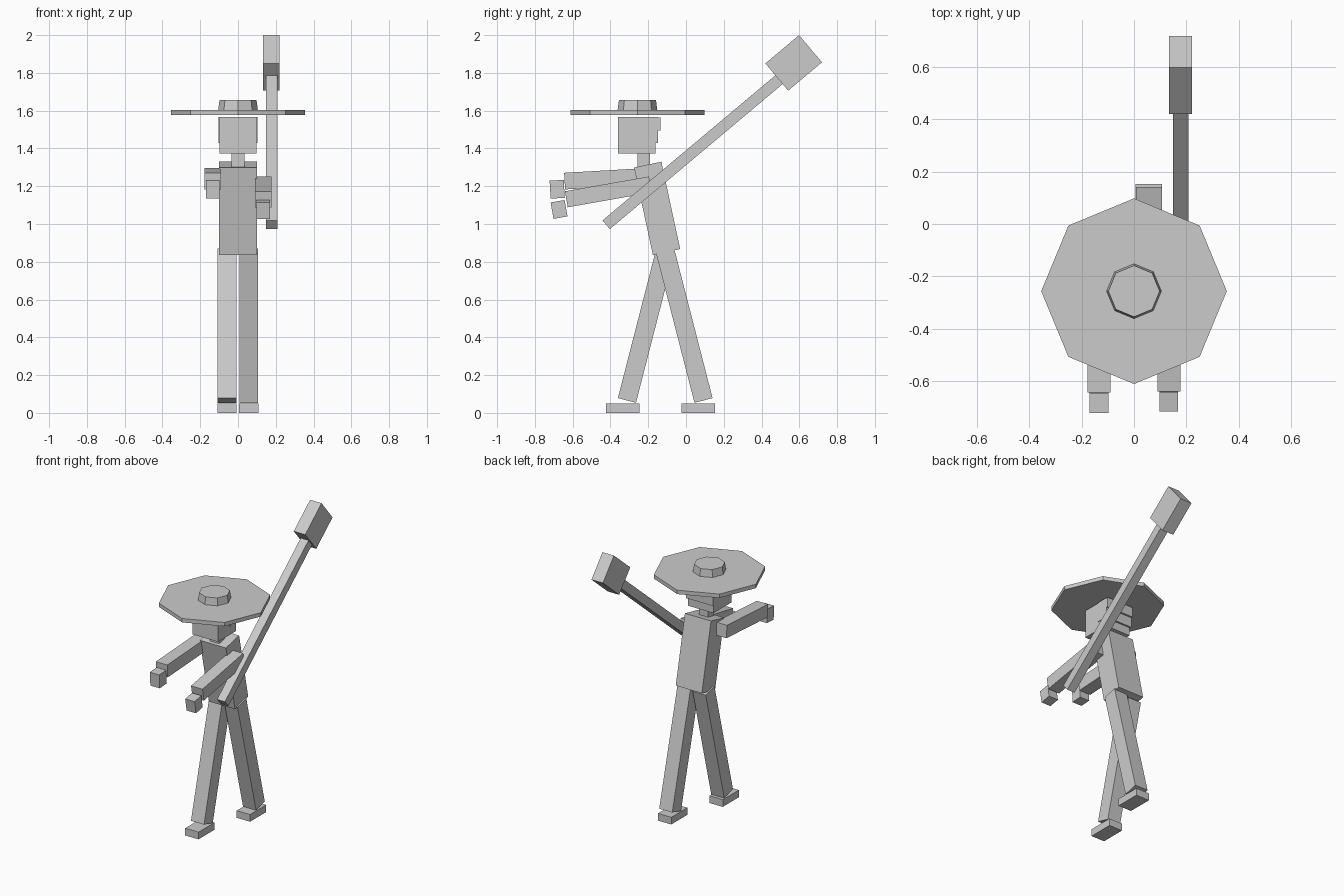
import bpy
import bmesh
from math import radians

cube = bpy.data.objects.get("Cube")
if cube:
    bpy.data.objects.remove(cube, do_unlink=True)

grey = bpy.data.materials.new("plain_grey")
grey.use_nodes = True
grey.diffuse_color = (0.6, 0.6, 0.6, 1)
grey.node_tree.nodes["Principled BSDF"].inputs["Base Color"].default_value = (0.6, 0.6, 0.6, 1)


def add_part(name, bm, location, tilt=0):
    mesh = bpy.data.meshes.new(name)
    bm.to_mesh(mesh)
    bm.free()
    mesh.materials.append(grey)
    part = bpy.data.objects.new(name, mesh)
    part.location = location
    part.rotation_euler.x = radians(tilt)
    bpy.context.collection.objects.link(part)
    return part


def box(name, location, size, tilt=0):
    """Box tilted in the side plane."""
    bm = bmesh.new()
    bmesh.ops.create_cube(bm, size=1)
    bmesh.ops.scale(bm, vec=size, verts=bm.verts)
    return add_part(name, bm, location, tilt)


def octagon(name, location, bottom, top, height):
    """Eight-sided disc with a corner on each axis."""
    bm = bmesh.new()
    bmesh.ops.create_cone(bm, cap_ends=True, segments=8,
                          radius1=bottom, radius2=top, depth=height)
    return add_part(name, bm, location)


# Body
box("torso", (0, -0.153, 1.083), (0.2, 0.148, 0.473), 12.2)
box("neck", (0, -0.223, 1.335), (0.07, 0.066, 0.1))
box("head", (0, -0.26, 1.469), (0.196, 0.198, 0.194))

# Hair at the back of the head
box("hair", (0, -0.19, 1.497), (0.204, 0.084, 0.138))
box("hair_roll", (0, -0.17, 1.53), (0.204, 0.07, 0.068))

# Hat
octagon("hat_brim", (0, -0.257, 1.591), 0.355, 0.355, 0.027)
octagon("hat_crown", (0, -0.257, 1.63), 0.105, 0.098, 0.052)

# Legs in mid stride
for side, x, y, tilt, foot_y in (("right", -0.058, -0.211, -14.4, -0.335),
                                 ("left", 0.057, -0.009, 14.4, 0.065)):
    box(side + "_leg", (x, y, 0.462), (0.1, 0.099, 0.818), tilt)
    box(side + "_foot", (x, foot_y, 0.025), (0.102, 0.175, 0.05))

# Arms held forward
box("right_arm", (-0.134, -0.417, 1.24), (0.088, 0.452, 0.088), 3.3)
box("right_hand", (-0.134, -0.682, 1.184), (0.072, 0.075, 0.095), 3.3)
box("left_arm", (0.133, -0.411, 1.17), (0.088, 0.452, 0.086), 10)
box("left_hand", (0.133, -0.672, 1.077), (0.072, 0.075, 0.088), 10)

# Long mallet over the left shoulder
box("mallet_handle", (0.179, 0.035, 1.38), (0.06, 1.195, 0.06), 40)
box("mallet_head", (0.177, 0.57, 1.853), (0.088, 0.233, 0.188), 40)
